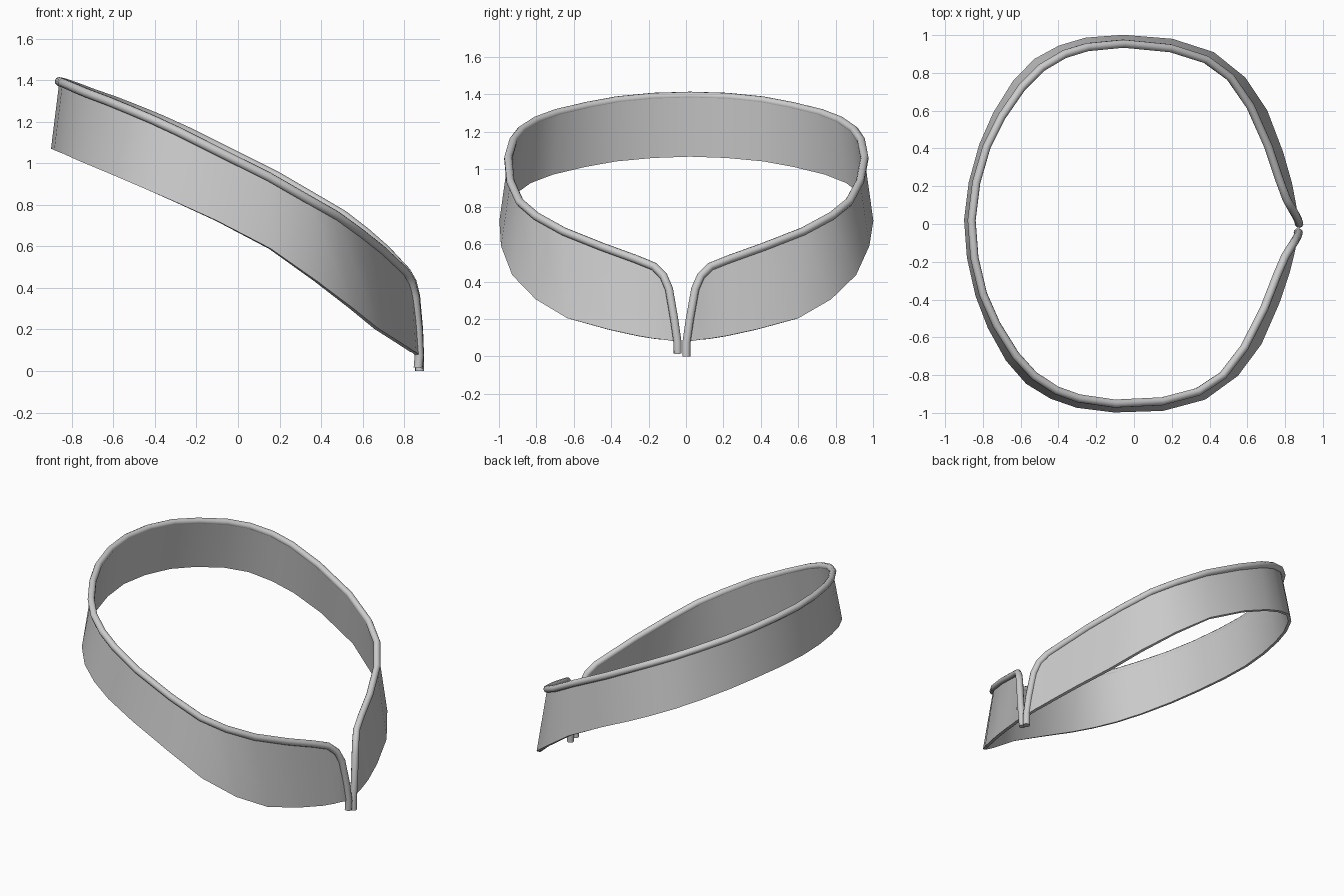
import bpy, bmesh
from math import radians
from mathutils import Matrix, Vector

if "Cube" in bpy.data.objects:
    bpy.data.objects.remove(bpy.data.objects["Cube"])

# Half of the collar from the back centre to the front opening:
# lower edge point, upper edge point
HALF = [
    ((-.90, 0, 1.07), (-.86, 0, 1.393)),
    ((-.88, .20, 1.063), (-.84, .20, 1.387)),
    ((-.83, .40, 1.045), (-.79, .39, 1.368)),
    ((-.76, .57, 1.015), (-.715, .55, 1.338)),
    ((-.66, .74, .975), (-.61, .71, 1.30)),
    ((-.55, .86, .93), (-.51, .815, 1.26)),
    ((-.42, .935, .875), (-.39, .89, 1.21)),
    ((-.28, .98, .815), (-.27, .93, 1.155)),
    ((-.08, 1.0, .725), (-.08, .953, 1.06)),
    ((.18, .985, .59), (.17, .935, .935)),
    ((.40, .92, .435), (.36, .88, .825)),
    ((.57, .79, .305), (.49, .79, .75)),
    ((.69, .62, .205), (.60, .64, .668)),
    ((.78, .40, .145), (.70, .43, .585)),
    ((.83, .24, .11), (.765, .25, .52)),
    ((.85, .15, .095), (.805, .15, .48)),
    ((.86, .10, .09), (.835, .10, .43)),
    ((.865, .07, .085), (.853, .07, .36)),
    ((.87, .045, .08), (.868, .042, .20)),
    ((.872, .024, .075), (.873, .024, .076)),
]
TURN = Matrix.Rotation(radians(-1.4), 3, 'Z')


def place(p, side):
    return TURN @ Vector((p[0], p[1] * side, p[2]))


def ring(i):
    """Whole edge: -y front, round the back, to +y front."""
    return ([place(c[i], -1) for c in reversed(HALF[1:])]
            + [place(c[i], 1) for c in HALF])


def finish(obj, angle):
    bpy.ops.object.select_all(action='DESELECT')
    obj.select_set(True)
    bpy.context.view_layer.objects.active = obj
    bpy.ops.object.convert(target='MESH')
    bpy.ops.object.shade_smooth_by_angle(angle=radians(angle))


lower, upper = ring(0), ring(1)

# Collar band
bm = bmesh.new()
lo = [bm.verts.new(p) for p in lower]
up = [bm.verts.new(p) for p in upper]
for i in range(len(lo) - 1):
    bm.faces.new((lo[i], lo[i + 1], up[i + 1], up[i]))
bmesh.ops.remove_doubles(bm, verts=bm.verts, dist=.003)
mesh = bpy.data.meshes.new("collar_band")
bm.to_mesh(mesh)
bm.free()
band = bpy.data.objects.new("collar_band", mesh)
bpy.context.collection.objects.link(band)
mod = band.modifiers.new("thickness", 'SOLIDIFY')
mod.thickness = .02
mod.offset = 1
finish(band, 40)

# Piping along the upper edge and down both sides of the opening
path = ([place((.868, .023, .015), -1)] + upper + [place((.874, .023, 0), 1)])
curve = bpy.data.curves.new("edge_piping", 'CURVE')
curve.dimensions = '3D'
curve.bevel_depth = .022
curve.bevel_resolution = 3
curve.use_fill_caps = True
spline = curve.splines.new('POLY')
spline.points.add(len(path) - 1)
for pt, p in zip(spline.points, path):
    pt.co = (*p, 1)
piping = bpy.data.objects.new("edge_piping", curve)
bpy.context.collection.objects.link(piping)
finish(piping, 50)
